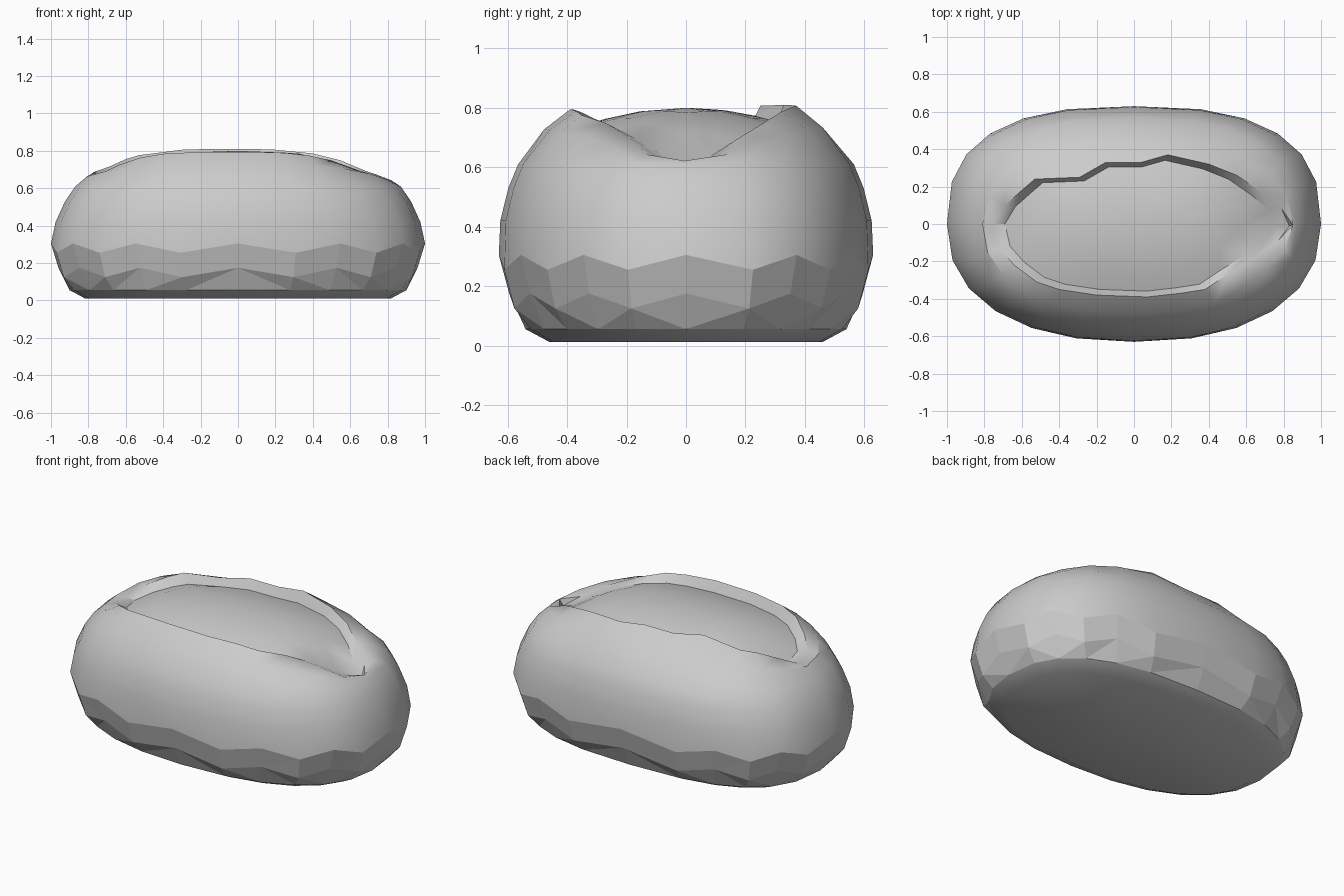
import bpy
import bmesh
import math

cube = bpy.data.objects.get("Cube")
if cube:
    bpy.data.objects.remove(cube, do_unlink=True)

SIDES = 24

grey = bpy.data.materials.new("plain grey")
grey.use_nodes = True
grey.diffuse_color = (0.6, 0.6, 0.6, 1)
grey.node_tree.nodes["Principled BSDF"].inputs["Base Color"].default_value = grey.diffuse_color


def oval(half_x, half_y, z, wave=0.0):
    """Rounded-box outline, squarer at the back; wave zigzags its height."""
    ring = []
    for k in range(SIDES):
        a = 2 * math.pi * k / SIDES
        c, s = math.cos(a), math.sin(a)
        power = 0.76 if s > 0 else 0.87
        x = math.copysign(abs(c) ** power, c) * half_x
        y = math.copysign(abs(s) ** power, s) * half_y
        ring.append((x, y, z + wave * (-1) ** k))
    return ring


def crust_height(x, y):
    """Torn edge is lower at the front and drops faster at the left end."""
    top = 0.81 if y > 0 else 0.795
    return top - (0.37 * x ** 3 if x > 0 else 0.42 * x ** 4)


def crumb_height(x, y):
    return 0.8 - 0.43 * abs(x) ** 3 - 0.5 * y * y


def crumb_ring(scale):
    return [(x * scale, y * scale, crumb_height(x * scale, y * scale))
            for x, y in split]


def loft(name, rings, cap_start, cap_end):
    """Skin a stack of rings and close both ends with centre points."""
    bm = bmesh.new()
    loops = [[bm.verts.new(p) for p in ring] for ring in rings]
    for low, high in zip(loops, loops[1:]):
        for k in range(SIDES):
            n = (k + 1) % SIDES
            bm.faces.new((low[k], low[n], high[n], high[k]))
    bottom, top = bm.verts.new(cap_start), bm.verts.new(cap_end)
    for k in range(SIDES):
        n = (k + 1) % SIDES
        bm.faces.new((loops[0][n], loops[0][k], bottom))
        bm.faces.new((loops[-1][k], loops[-1][n], top))
    bmesh.ops.triangulate(bm, faces=[f for f in bm.faces if len(f.verts) > 3])
    mesh = bpy.data.meshes.new(name)
    bm.to_mesh(mesh)
    bm.free()
    mesh.materials.append(grey)
    obj = bpy.data.objects.new(name, mesh)
    bpy.context.collection.objects.link(obj)
    bpy.ops.object.select_all(action="DESELECT")
    obj.select_set(True)
    bpy.context.view_layer.objects.active = obj
    bpy.ops.object.shade_smooth_by_angle(angle=math.radians(35))
    return obj


# Torn edge of the split, from the left end round the back
split = [(.83, -.01), (.79, .08), (.68, .17), (.55, .26), (.4, .32), (.18, .37),
         (.04, .33), (-.15, .33), (-.29, .25), (-.53, .24), (-.6, .18), (-.69, .1),
         (-.75, 0), (-.72, -.13), (-.64, -.22), (-.52, -.31), (-.4, -.35), (-.2, -.38),
         (.07, -.39), (.25, -.37), (.38, -.35), (.5, -.27), (.65, -.18), (.77, -.09)]
rim = [(x, y, crust_height(x, y)) for x, y in split]

# Outer crust, from the flat base up to the torn rim
body = [oval(*size) for size in (
    (.82, .46, .012), (.9, .54, .055), (.96, .595, .15, .025), (1, .63, .28, .025),
    (.975, .625, .42), (.925, .598, .53), (.87, .565, .61))]
shoulder = []
for (x, y, z), (u, v, w) in zip(body[-1], rim):
    shoulder.append(((x + u) / 2, (y + v) / 2, (z + w) / 2 + 0.025))

# Domed crumb inside the split, joined to the rim by the folded lip
crumb = [crumb_ring(s) for s in (0.92, 0.7, 0.4)]
loaf = loft("bread_loaf", body + [shoulder, rim] + crumb,
            (0, 0, .02), (0, 0, crumb_height(0, 0)))

# Lower sides of the crust stay faceted
for face in loaf.data.polygons:
    if 0.06 < face.center.z < 0.25:
        face.use_smooth = False
